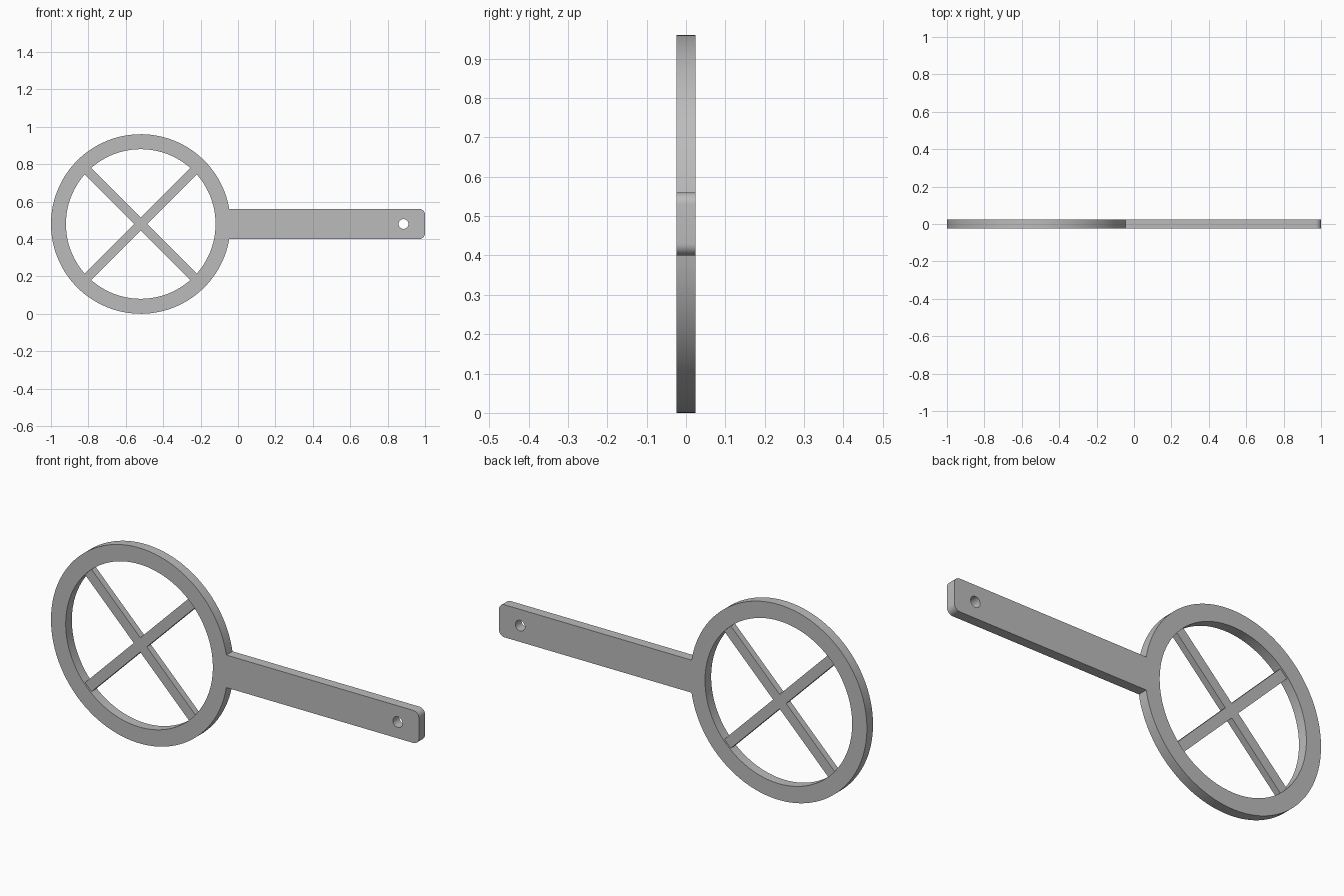
import bpy
from math import cos, sin, pi, asin, radians
from mathutils import Matrix

cube = bpy.data.objects.get("Cube")
if cube:
    bpy.data.objects.remove(cube, do_unlink=True)

CX, CZ = -0.52, 0.48          # ring centre
R_OUT, R_IN = 0.48, 0.40
HALF_DEPTH = 0.024
HALF_GRIP = 0.08
CORNER = 0.03

grey = bpy.data.materials.new("plain grey")
grey.use_nodes = True
grey.diffuse_color = (0.5, 0.5, 0.5, 1)
grey.node_tree.nodes["Principled BSDF"].inputs["Base Color"].default_value = (0.5, 0.5, 0.5, 1)


def arc(x, z, r, start, end, steps):
    angles = [start + (end - start) * i / steps for i in range(steps + 1)]
    return [(x + r * cos(a), z + r * sin(a)) for a in angles]


def plate(name, outlines, half_depth):
    """Extrude closed outlines in the xz plane; inner outlines become holes."""
    curve = bpy.data.curves.new(name + "_outline", "CURVE")
    curve.dimensions = "2D"
    curve.fill_mode = "BOTH"
    curve.extrude = half_depth
    for points in outlines:
        spline = curve.splines.new("POLY")
        spline.points.add(len(points) - 1)
        for p, (x, z) in zip(spline.points, points):
            p.co = (x, z, 0, 1)
        spline.use_cyclic_u = True
    helper = bpy.data.objects.new(name + "_helper", curve)
    bpy.context.collection.objects.link(helper)
    bpy.context.view_layer.update()
    graph = bpy.context.evaluated_depsgraph_get()
    mesh = bpy.data.meshes.new_from_object(helper.evaluated_get(graph))
    bpy.data.objects.remove(helper, do_unlink=True)
    mesh.transform(Matrix.Rotation(pi / 2, 4, "X"))
    mesh.materials.clear()
    mesh.materials.append(grey)
    obj = bpy.data.objects.new(name, mesh)
    bpy.context.collection.objects.link(obj)
    bpy.ops.object.select_all(action="DESELECT")
    obj.select_set(True)
    bpy.context.view_layer.objects.active = obj
    bpy.ops.object.shade_smooth_by_angle(angle=radians(30))
    return obj


# Ring and handle share one outline, with the ring opening and hanging hole
join = asin(HALF_GRIP / R_OUT)
outer = arc(CX, CZ, R_OUT, join, 2 * pi - join, 120)
outer += arc(1 - CORNER, CZ - HALF_GRIP + CORNER, CORNER, -pi / 2, 0, 8)
outer += arc(1 - CORNER, CZ + HALF_GRIP - CORNER, CORNER, 0, pi / 2, 8)
opening = arc(CX, CZ, R_IN, 0, 2 * pi, 120)[:-1]
hole = arc(0.885, CZ, 0.026, 0, 2 * pi, 32)[:-1]
plate("ring_and_handle", [outer, opening, hole], HALF_DEPTH)

# Crossed spokes, slightly thinner than the ring
half_width, reach, c = 0.025, 0.42, cos(pi / 4)
cross = []
for k in range(4):
    a = pi / 4 + k * pi / 2
    for along, side in ((reach, -half_width), (reach, half_width), (half_width, half_width)):
        cross.append((CX + along * cos(a) - side * sin(a),
                      CZ + along * sin(a) + side * cos(a)))
plate("crossed_spokes", [cross], 0.016)
